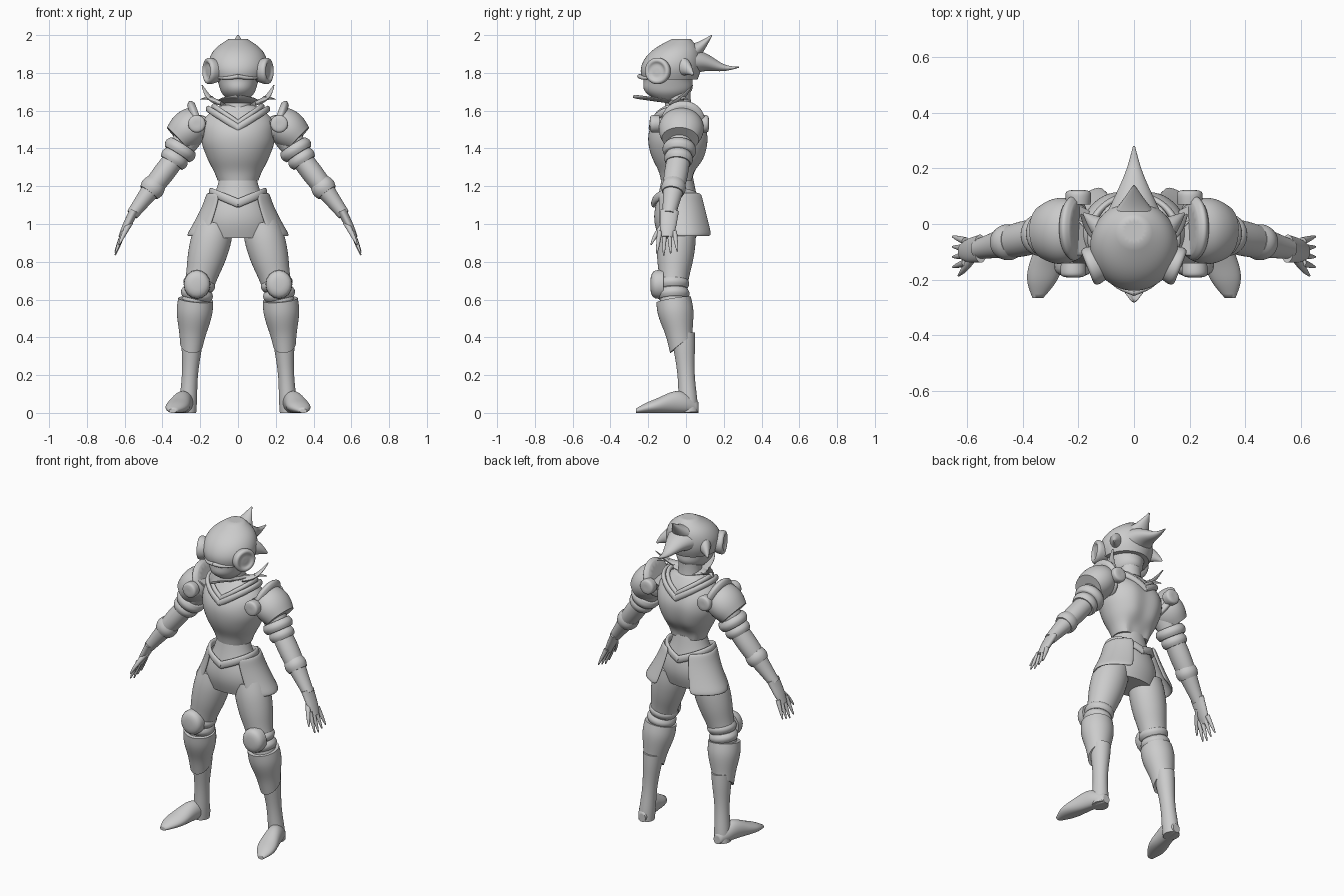
import bpy, bmesh
from math import cos, sin, pi, radians
from mathutils import Vector

cube = bpy.data.objects.get("Cube")
if cube:
    bpy.data.objects.remove(cube)

X, Y, Z = Vector((1, 0, 0)), Vector((0, 1, 0)), Vector((0, 0, 1))

# One plain grey for the whole figure
grey = bpy.data.materials.new("plain_grey")
grey.use_nodes = True
tone = (.6, .6, .6, 1)
grey.diffuse_color = tone
grey.node_tree.nodes["Principled BSDF"].inputs["Base Color"].default_value = tone


def finish(name, bm, mirror, thickness=0, levels=2):
    """Turn a bmesh into a smooth shaded object with its modifiers."""
    bmesh.ops.recalc_face_normals(bm, faces=bm.faces)
    mesh = bpy.data.meshes.new(name)
    bm.to_mesh(mesh)
    bm.free()
    mesh.materials.append(grey)
    obj = bpy.data.objects.new(name, mesh)
    bpy.context.scene.collection.objects.link(obj)
    mesh.shade_smooth()
    mesh.set_sharp_from_angle(angle=radians(60))
    if mirror:
        obj.modifiers.new("mirror", 'MIRROR')
    if thickness:
        solid = obj.modifiers.new("thickness", 'SOLIDIFY')
        solid.thickness = thickness
        solid.offset = 0
    smooth = obj.modifiers.new("smooth", 'SUBSURF')
    smooth.levels = smooth.render_levels = levels


def loft(name, centres, widths, depths, mirror=True, axis=None, hint=Y,
         sides=16, edit=None, levels=2):
    """Skin elliptical rings set along a path; both ends stay crisp."""
    bm = bmesh.new()
    crease = bm.edges.layers.float.new("crease_edge")
    loops = []
    last = len(centres) - 1
    for i, (centre, width, depth) in enumerate(zip(centres, widths, depths)):
        t = (axis or centres[min(i + 1, last)] - centres[max(i - 1, 0)]).normalized()
        v = (hint - t * hint.dot(t)).normalized()
        u = v.cross(t)
        loop = []
        for k in range(sides):
            a = 2 * pi * k / sides
            p = centre + u * width * cos(a) + v * depth * sin(a)
            loop.append(bm.verts.new(edit(p) if edit else p))
        loops.append(loop)
    for low, high in zip(loops, loops[1:]):
        for k in range(sides):
            n = (k + 1) % sides
            bm.faces.new((low[k], low[n], high[n], high[k]))
    for cap in (bm.faces.new(loops[0][::-1]), bm.faces.new(loops[-1])):
        for edge in cap.edges:
            edge[crease] = 1
    finish(name, bm, mirror, levels=levels)


def body(name, bottom, top, y, widths, depths, lean=0, edit=None):
    """Central part with evenly spaced level rings."""
    steps = [i / (len(widths) - 1) for i in range(len(widths))]
    centres = [Vector((0, y + lean * f * f, bottom + (top - bottom) * f)) for f in steps]
    loft(name, centres, widths, depths, mirror=False, axis=Z, edit=edit)


def limb(name, start, end, radii, span=(0, 1), widen=1, **options):
    """Round part between two joints, or over a span of that line."""
    begin, stop = span
    steps = [begin + (stop - begin) * i / (len(radii) - 1) for i in range(len(radii))]
    centres = [start.lerp(end, f) for f in steps]
    loft(name, centres, radii, [r * widen for r in radii], **options)


def cuff(name, start, end, radius, span):
    """Bulging ring around a limb."""
    limb(name, start, end, [radius, radius * 1.15, radius * 1.15, radius], span)


def spike(name, points, radius, squash=1, power=1, mirror=True, sides=12):
    """Curved part that tapers to a tip."""
    last = len(points) - 1
    radii = [max(radius * (1 - i / last) ** power, .004) for i in range(last + 1)]
    loft(name, [Vector(p) for p in points], radii, [r * squash for r in radii],
         mirror=mirror, hint=Z, sides=sides)


def strip(name, width, depth, y, high, drop, tall):
    """Band around the torso that dips to a point at front and back."""
    centres = []
    for k in range(11):
        a = radians(-92 + 184 * k / 10)
        centres.append(Vector((width * cos(a), y + depth * sin(a),
                               high - drop * (1 - cos(a)))))
    loft(name, centres, [.014] * 11, [tall] * 11, hint=Z, sides=8)


def disc(name, centre, axis, profile, tall=1, **options):
    """Turned part; the profile pairs distance along the axis with radius."""
    axis = axis.normalized()
    radii = [r for _, r in profile]
    loft(name, [centre + axis * d for d, _ in profile], radii,
         [r * tall for r in radii], axis=axis, hint=Z, **options)


def sheet(name, rows, thickness):
    """Mirrored thin plate through a grid of points."""
    bm = bmesh.new()
    grid = [[bm.verts.new(p) for p in row] for row in rows]
    for low, high in zip(grid, grid[1:]):
        for k in range(len(low) - 1):
            bm.faces.new((low[k], low[k + 1], high[k + 1], high[k]))
    finish(name, bm, True, thickness)


def spine_groove(p):
    """Press a soft channel down the middle of the back."""
    if p.y > 0 and abs(p.x) < .05 and p.z < 1.55:
        p.y -= .03
    return p


def greave_hem(p):
    """Let the lower hem drop towards the front."""
    if p.z < .4:
        p.z += (p.y + .03) * .6
    return p


def sole(p):
    """Flatten everything below the ground."""
    p.z = max(p.z, 0)
    return p


# Torso armour, collar strips and pointed belt
body("breastplate", 1.23, 1.63, -.035,
     [.11, .13, .16, .18, .2, .2, .2, .17, .09],
     [.1, .11, .14, .16, .17, .17, .15, .11, .07], edit=spine_groove)
body("waist_and_hips", .925, 1.245, -.045,
     [.17, .19, .17, .12, .1], [.1, .13, .125, .1, .085])
strip("collar_outer", .16, .145, -.04, 1.61, .1, .02)
strip("collar_inner", .13, .13, -.04, 1.625, .09, .016)
strip("belt", .145, .125, -.047, 1.17, .06, .025)

# Flared hip guards
rows = []
for i in range(6):
    t = i / 5
    rx, ry, yc = .158 + .11 * t ** 1.3, .13 + .03 * t, -.04 + .03 * t
    arc = [radians(-52 + 116 * k / 9) for k in range(10)]
    rows.append([(rx * cos(a), yc + ry * sin(a), 1.165 - .23 * t) for a in arc])
sheet("hip_guard", rows, .018)

# Arms with shoulder guards and cuffs
shoulder, elbow, wrist = Vector((.2, -.02, 1.56)), Vector((.34, -.04, 1.34)), Vector((.56, -.09, 1.05))
limb("upper_arm", shoulder, elbow, [.085, .08, .07, .06])
limb("shoulder_guard", shoulder, Vector((.32, -.03, 1.45)),
     [.08, .1, .105, .1, .085], widen=1.18)
limb("shoulder_rim", Vector((.195, -.015, 1.55)), Vector((.235, -.015, 1.535)),
     [.1, .12, .12, .1])
cuff("elbow_cuff_upper", shoulder, elbow, .08, (.65, .87))
cuff("elbow_cuff_lower", shoulder, elbow, .068, (.87, 1.08))
limb("forearm", elbow, wrist, [.057, .06, .054, .042, .033], widen=1.1)
cuff("forearm_cuff", elbow, wrist, .058, (.42, .6))

# Strap bosses on the front and the back of each shoulder
boss = [(-.03, .045), (.01, .05), (.02, .04), (.022, .02)]
disc("front_boss", Vector((.218, -.17, 1.53)), -Y, boss)
disc("back_boss", Vector((.2, .1, 1.53)), Y, boss)

# Hands
knuckles = Vector((.62, -.1, .93))
limb("palm", wrist, knuckles, [.026, .024, .023, .02, .014], span=(-.15, 1), widen=2)
for i, finger in enumerate(("index", "middle", "ring", "little")):
    spread = (i - 1.5) * .026
    root = knuckles + Vector((-.015, spread, .03))
    tip = Vector((.65, -.1 + spread * 1.4, .835 + .01 * abs(i - 1)))
    spike(finger + "_finger", [root.lerp(tip, f / 4) for f in range(5)],
          .015, power=.4, sides=8)
spike("thumb", [(.57, -.105, 1.01), (.595, -.145, .965), (.615, -.17, .925),
                (.63, -.185, .89)], .018, power=.4, sides=8)

# Legs with knee armour, greaves and boots
hip, knee, shin = Vector((.12, -.045, 1)), Vector((.21, -.068, .66)), Vector((.224, -.066, .6))
limb("thigh", hip, knee, [.1, .11, .108, .1, .085, .078], widen=.96)
limb("knee", knee, shin, [.076, .074, .075], span=(-.8, 1.4))
cuff("knee_strap_upper", knee, shin, .077, (-.8, .05))
cuff("knee_strap_lower", knee, shin, .077, (.1, .95))
disc("knee_plate", Vector((.217, -.12, .68)), -Y,
     [(0, .078), (.045, .08), (.063, .06), (.068, .03)], tall=1.08, sides=8, levels=1)
limb("greave", shin, Vector((.246, -.025, .36)), [.095, .1, .088, .072, .062],
     edit=greave_hem)
limb("boot_shaft", Vector((.24, -.015, .42)), Vector((.268, .015, 0)),
     [.06, .056, .048, .043, .044, .048, .048], widen=1.07, edit=sole)
heel, toe = Vector((.265, .066, 0)), Vector((.345, -.265, 0))
heights = [.03, .055, .065, .055, .04, .03, .012]
loft("foot", [heel.lerp(toe, i / 6) + Z * h * .9 for i, h in enumerate(heights)],
     [.025, .048, .052, .057, .065, .057, .02], heights, axis=-Y, hint=Z, edit=sole)

# Head and helmet with its crest, tail and side points
limb("neck", Vector((0, -.04, 1.57)), Vector((0, -.045, 1.75)), [.08, .065, .075],
     mirror=False)
body("face", 1.655, 1.79, -.095, [.05, .09, .1, .11, .12], [.06, .12, .138, .13, .14])
body("helmet", 1.765, 1.98, -.085, [.14, .16, .163, .15, .12, .05],
     [.15, .165, .162, .148, .115, .05], lean=.06)
spike("crest", [(0, -.04, 1.88), (0, .03, 1.9), (0, .08, 1.94), (0, .138, 2)],
      .13, squash=.65, mirror=False)
spike("tail", [(0, -.02, 1.85), (0, .06, 1.865), (0, .13, 1.85), (0, .2, 1.82),
               (0, .28, 1.83)], .13, squash=.7, power=1.2, mirror=False)
spike("side_point", [(.09, -.04, 1.84), (.13, -.005, 1.83), (.16, .02, 1.81),
                     (.18, .038, 1.79)], .055, squash=1.3)

# Round ear cups with a dished face
disc("ear_cup", Vector((.125, -.14, 1.81)), X - Y * .4,
     [(-.03, .055), (.01, .07), (.035, .074), (.046, .064), (.046, .05),
      (.034, .04), (.036, .015)])

# Pointed chin plate, brow and jaw fins
rows = []
for i in range(7):
    t = i / 6
    half = .004 + .106 * sin(t * 2) ** .9
    rows.append([(half * u, -.283 + .29 * t, 1.67 - .04 * t + .015 * u * u)
                 for u in (0, .5, 1)])
sheet("chin_plate", rows, .012)
spike("brow_ridge", [(-.004, -.246, 1.782), (.06, -.228, 1.77), (.11, -.18, 1.775)],
      .013, power=.3, sides=8)
spike("jaw_fin", [(.08, -.06, 1.64), (.13, -.04, 1.65), (.165, -.01, 1.68),
                  (.19, .035, 1.735)], .04, squash=.45, power=.6, sides=8)
spike("jaw_fin_barb", [(.14, -.03, 1.665), (.17, -.01, 1.668), (.197, .01, 1.66)],
      .02, squash=.7, sides=8)
